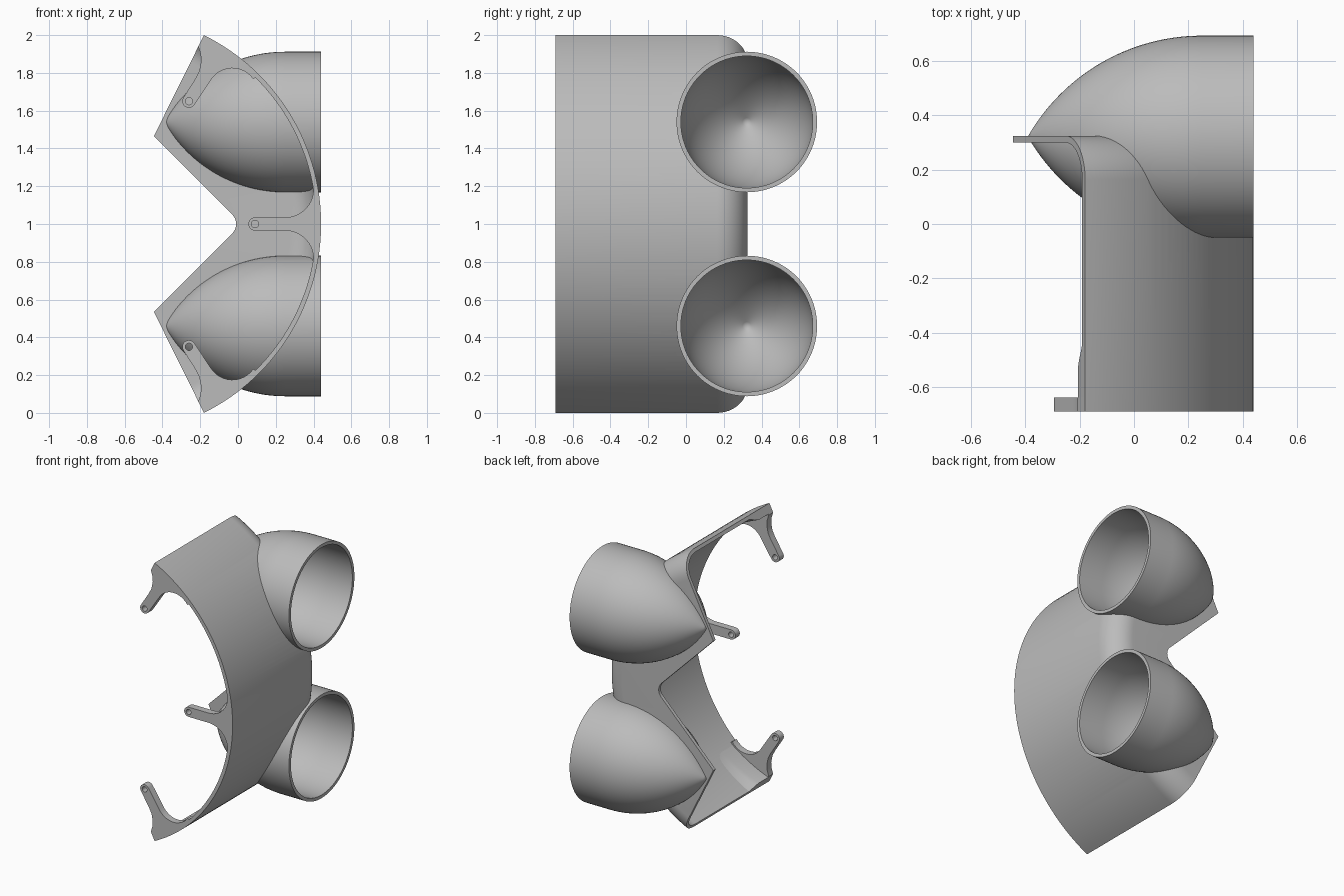
import bpy, bmesh
from math import sin, cos, pi, radians, atan2, sqrt

cube = bpy.data.objects.get("Cube")
if cube:
    bpy.data.objects.remove(cube, do_unlink=True)

# One plain grey material
grey = bpy.data.materials.new("satin_grey")
grey.use_nodes = True
colour = (0.5, 0.5, 0.5, 1)
grey.diffuse_color = colour
grey.node_tree.nodes["Principled BSDF"].inputs["Base Color"].default_value = colour

# Main dimensions
FRONT, BACK = -0.69, 0.325
AX, AZ, R = -0.676, 1.0, 1.116      # axis and radius of the curved wall
WALL, BEND = 0.025, 0.16            # wall thickness and rear bend radius
HALF = atan2(1.0, 0.496)            # half angle of the curved wall
DOME_Y, DOME_R, DOME_X = 0.322, 0.372, 0.44


def loft(name, loops, ring=False):
    """Skin equal-length closed loops; cap the ends unless they form a ring."""
    bm = bmesh.new()
    rows = [[bm.verts.new(p) for p in loop] for loop in loops]
    n = len(rows[0])
    pairs = list(zip(rows, rows[1:])) + ([(rows[-1], rows[0])] if ring else [])
    for a, b in pairs:
        for i in range(n):
            j = (i + 1) % n
            bm.faces.new((a[i], a[j], b[j], b[i]))
    if not ring:
        bm.faces.new(rows[0])
        bm.faces.new(rows[-1])
    bmesh.ops.remove_doubles(bm, verts=bm.verts, dist=1e-5)
    bmesh.ops.dissolve_degenerate(bm, edges=bm.edges, dist=1e-6)
    bmesh.ops.recalc_face_normals(bm, faces=bm.faces)
    mesh = bpy.data.meshes.new(name)
    bm.to_mesh(mesh)
    bm.free()
    mesh.materials.append(grey)
    ob = bpy.data.objects.new(name, mesh)
    bpy.context.collection.objects.link(ob)
    return ob


def prism(name, outline, y0, y1):
    return loft(name, [[(x, y, z) for x, z in outline] for y in (y0, y1)])


def cut(ob, cutters):
    """Subtract the cutters, keep the result and delete them."""
    for c in cutters:
        mod = ob.modifiers.new("cut", "BOOLEAN")
        mod.operation, mod.solver, mod.object = "DIFFERENCE", "EXACT", c
    deps = bpy.context.evaluated_depsgraph_get()
    mesh = bpy.data.meshes.new_from_object(ob.evaluated_get(deps))
    ob.modifiers.clear()
    ob.data = mesh
    for c in cutters:
        bpy.data.objects.remove(c, do_unlink=True)


def smooth(ob):
    bpy.ops.object.select_all(action="DESELECT")
    ob.select_set(True)
    bpy.context.view_layer.objects.active = ob
    bpy.ops.object.shade_smooth_by_angle(angle=radians(30))


def arc(cx, cz, r, a0, a1, n=12):
    """Points on an arc, angles in degrees."""
    angles = [radians(a0 + (a1 - a0) * i / n) for i in range(n + 1)]
    return [(cx + r * cos(a), cz + r * sin(a)) for a in angles]


def ogive(offset):
    """Half profile (x, radius) of a dome, from tip to mouth."""
    bow, start = 0.739, 0.25
    r = bow - offset
    low = bow - DOME_R
    tip = sqrt(r * r - low * low)
    a0 = atan2(low, -tip)
    pts = [(start + r * cos(a0 + (pi / 2 - a0) * i / 28),
            r * sin(a0 + (pi / 2 - a0) * i / 28) - low) for i in range(29)]
    pts[0] = (pts[0][0], 0)
    return pts


def lathe(name, profile, cz, steps=96):
    """Turn an (x, radius) profile about the dome axis."""
    angles = [2 * pi * i / steps for i in range(steps)]
    return loft(name, [[(x, DOME_Y + r * cos(a), cz + r * sin(a)) for x, r in profile]
                       for a in angles], ring=True)


# Curved wall bending into the back plate, swept round the axis
outer = arc(R - BEND, BACK - BEND, BEND, 0, 90)
inner = arc(R - BEND, BACK - BEND, BEND - WALL, 90, 0)
section = [(R, FRONT)] + outer + [(0.2, BACK), (0.2, BACK - WALL)] + inner + [(R - WALL, FRONT)]
sweep = [HALF * (i / 36 - 1) for i in range(73)]
shell = loft("curved_shell", [[(AX + r * cos(a), y, AZ + r * sin(a)) for r, y in section]
                              for a in sweep])

# V notch with rounded root, and clearance for the domes
notch = prism("notch_cutter", [(-1.03, 2.05)] + arc(-0.08, 1, 0.07, 45, -45) + [(-1.03, -0.05)],
              0.2, 0.5)
clearance = []
for cz in (1.54, 0.46):
    clearance.append(lathe("dome_cutter", ogive(0.012) + [(0.6, DOME_R - 0.012), (0.6, 0)], cz))
cut(shell, [notch] + clearance)
smooth(shell)

# Hollow pointed domes
for name, cz in (("upper_dome", 1.54), ("lower_dome", 0.46)):
    skin = ogive(0) + [(DOME_X, DOME_R)]
    lining = [(DOME_X, DOME_R - 0.023)] + ogive(0.023)[::-1]
    smooth(lathe(name, skin + lining, cz))


def lug(name, outline, hx, hz):
    """Flat front tab with a screw hole."""
    ob = prism(name, outline, FRONT, FRONT + 0.05)
    cut(ob, [prism("hole_cutter", arc(hx, hz, 0.019, 0, 345, 23), FRONT - 0.1, FRONT + 0.1)])
    smooth(ob)


# Middle lug, flaring into the wall
half = arc(0.25, 1.185, 0.15, -90, 5)
lug("middle_lug", arc(0.09, 1, 0.035, 90, 270)
    + [(x, 2 - z) for x, z in half]
    + arc(AX, AZ, R - 0.01, -10.5, 10.5) + half[::-1], 0.09, 1)

# End lugs with gussets behind them, mirrored top to bottom
end = HALF * 180 / pi
tab = (arc(AX, AZ, R - 0.005, 45, end)
       + [(-0.21, 1.94), (-0.198, 1.9), (-0.195, 1.86), (-0.205, 1.81), (-0.225, 1.77)]
       + arc(-0.26, 1.65, 0.035, 147, 327)
       + arc(-0.03, 1.69, 0.135, 150, 35))
for side, flip in (("upper", False), ("lower", True)):
    def place(p):
        return (p[0], 2 - p[1]) if flip else p
    lug(side + "_lug", [place(p) for p in tab], *place((-0.26, 1.65)))
    loops = []
    for y, depth in ((FRONT, 0.06), (-0.53, 0.06), (-0.5, 0.05), (-0.47, 0.035), (-0.44, 0.024)):
        edge = arc(AX, AZ, R - 0.005, 46, end)
        for i, a in enumerate(range(13)):
            d = 0.024 + (depth - 0.024) * (1 - i / 12)
            t = radians(end + (46 - end) * i / 12)
            edge.append((AX + (R - d) * cos(t), AZ + (R - d) * sin(t)))
        loops.append([(x, y, z) for x, z in map(place, edge)])
    smooth(loft(side + "_gusset", loops))
